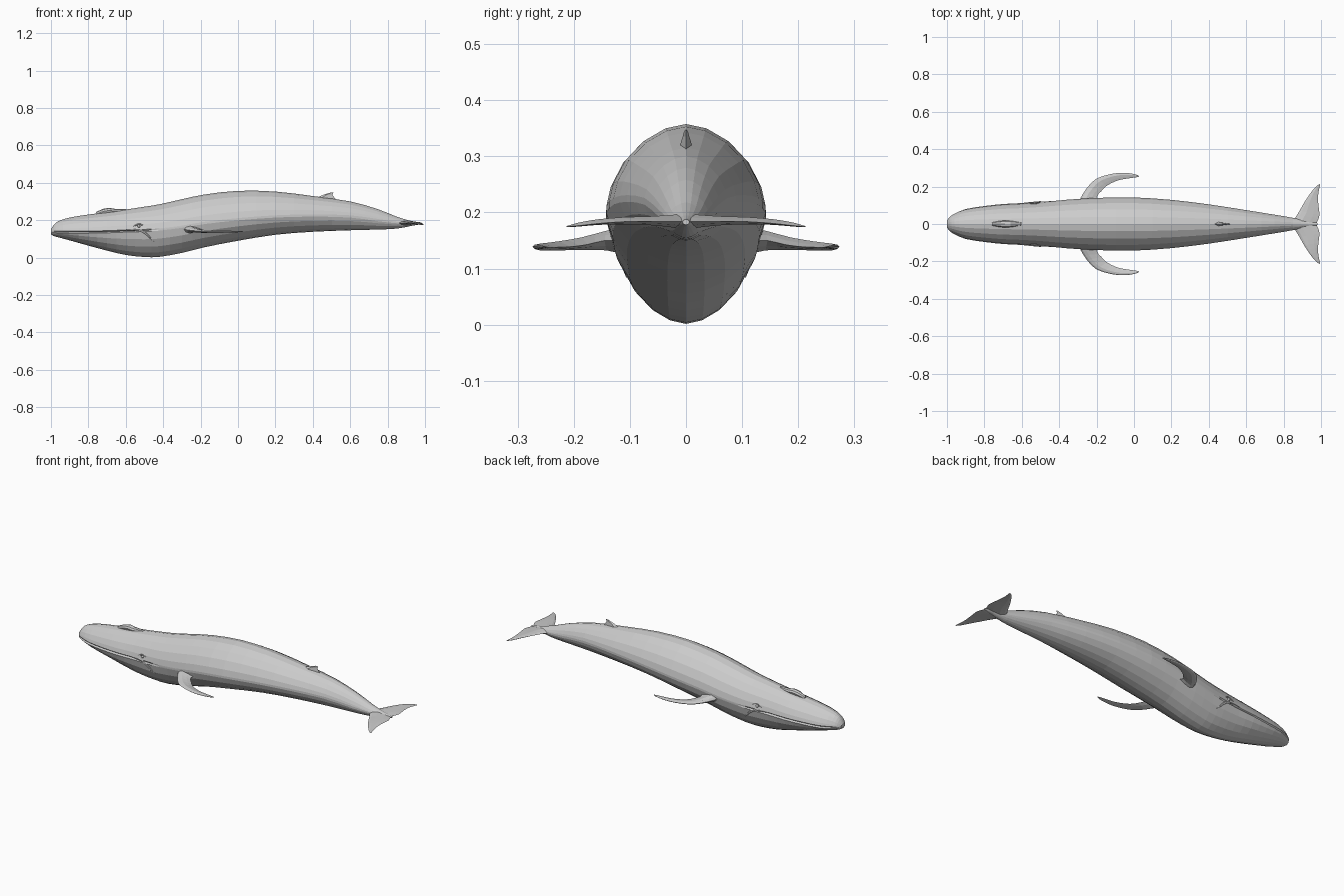
import bpy, bmesh, math
from mathutils import Vector

if "Cube" in bpy.data.objects:
    bpy.data.objects.remove(bpy.data.objects["Cube"])

grey = bpy.data.materials.new("whale grey")
grey.diffuse_color = (0.6, 0.6, 0.6, 1)
grey.use_nodes = True
grey.node_tree.nodes["Principled BSDF"].inputs["Base Color"].default_value = grey.diffuse_color


def loft(name, rings, mirror=False):
    """Skin closed rings of equal length, cap both ends."""
    bm = bmesh.new()
    vs = [[bm.verts.new(p) for p in r] for r in rings]
    n = len(vs[0])
    for a, b in zip(vs, vs[1:]):
        for i in range(n):
            j = (i + 1) % n
            bm.faces.new((a[i], a[j], b[j], b[i]))
    bm.faces.new(vs[0][::-1])
    bm.faces.new(vs[-1])
    bmesh.ops.recalc_face_normals(bm, faces=bm.faces)
    me = bpy.data.meshes.new(name)
    bm.to_mesh(me)
    bm.free()
    me.materials.append(grey)
    ob = bpy.data.objects.new(name, me)
    bpy.context.collection.objects.link(ob)
    if mirror:
        m = ob.modifiers.new("mirror", 'MIRROR')
        m.use_axis = (False, True, False)
        m.use_clip = True
    return ob


def refine(rows, steps):
    """Smoothly interpolate a table of stations."""
    def slope(i, k):
        a, b = rows[max(i - 1, 0)], rows[min(i + 1, len(rows) - 1)]
        return [(q - p) / k for p, q in zip(a, b)]
    out = []
    for i in range(len(rows) - 1):
        m0 = slope(i, 2 if i else 1)
        m1 = slope(i + 1, 2 if i < len(rows) - 2 else 1)
        for s in range(steps):
            t = s / steps
            h = (2*t**3 - 3*t*t + 1, t**3 - 2*t*t + t, 3*t*t - 2*t**3, t**3 - t*t)
            out.append([h[0]*p + h[1]*a + h[2]*q + h[3]*b
                        for p, a, q, b in zip(rows[i], m0, rows[i + 1], m1)])
    return out + [list(rows[-1])]


# body stations: x, bottom, top, half width, height of widest line, mouth groove
stations = [
    (-1.0, .125, .152, .018, .138, 0), (-.985, .115, .175, .038, .138, .5),
    (-.96, .108, .195, .055, .137, 1), (-.9, .092, .214, .08, .136, 1),
    (-.8, .064, .23, .096, .136, 1), (-.7, .037, .243, .107, .138, 1),
    (-.6, .014, .257, .112, .142, 1), (-.5, .003, .272, .119, .145, .7),
    (-.42, .004, .285, .124, .15, 0), (-.3, .025, .312, .134, .165, 0),
    (-.18, .055, .337, .14, .185, 0), (0, .09, .357, .142, .205, 0),
    (.2, .122, .353, .129, .22, 0), (.4, .138, .329, .105, .225, 0),
    (.6, .146, .3, .074, .22, 0), (.75, .15, .258, .05, .2, 0),
    (.85, .155, .218, .033, .187, 0), (.93, .17, .195, .018, .182, 0),
    (.98, .178, .188, .006, .183, 0)]


def body_ring(x, bot, top, w, zc, g):
    e = 2 / 1.78
    half = []
    for deg in (0, 18, 36, 54, 72):
        a = math.radians(deg)
        half.append((w * math.sin(a)**e * (1 - .04*g), zc + (top - zc) * math.cos(a)**e))
    lip = min(.006, (top - bot) * .06)
    half += [(w * (1 - .03*g), zc + lip), (w * (1 - .1*g), zc), (w, zc - lip)]
    for deg in (68, 50, 32, 16, 0):
        a = math.radians(deg)
        half.append((w * math.sin(a)**e, zc - (zc - bot) * math.cos(a)**e))
    return [(x, y, z) for y, z in half] + [(x, -y, z) for y, z in half[-2:0:-1]]


loft("body", [body_ring(*s) for s in refine(stations, 2)])


# thin blades: leading point, trailing point, thickness
def blade(name, rows, steps):
    rings = []
    for lx, ly, lz, tx, ty, tz, th in refine(rows, steps):
        a, b = Vector((lx, ly, lz)), Vector((tx, ty, tz))
        prof = [(0, 0), (.12, .7), (.35, 1), (.7, .55), (1, 0), (.7, -.55), (.35, -1), (.12, -.7)]
        rings.append([a.lerp(b, u) + Vector((0, 0, v * th / 2)) for u, v in prof])
    return loft(name, rings, mirror=True)


blade("flippers", [
    (-.30, .10, .15, -.17, .10, .15, .055), (-.285, .14, .15, -.198, .145, .15, .035),
    (-.25, .195, .145, -.175, .175, .143, .022), (-.2, .243, .141, -.145, .205, .139, .016),
    (-.12, .268, .139, -.09, .232, .138, .013), (-.05, .274, .139, -.035, .243, .138, .01),
    (.01, .265, .139, .015, .25, .139, .006), (.026, .256, .139, .026, .254, .139, .002)], 2)

blade("tail_flukes", [
    (.84, 0, .184, .972, 0, .184, .028), (.86, .03, .185, .982, .018, .184, .022),
    (.885, .07, .186, .992, .05, .184, .016), (.91, .115, .186, .986, .1, .184, .013),
    (.94, .16, .184, .984, .15, .181, .01), (.968, .195, .179, .99, .187, .177, .007),
    (.99, .213, .175, .995, .21, .175, .002)], 2)

# dorsal fin: swept, narrowing to the tip
fin = [(.40, .53, .300, .014), (.425, .515, .322, .010), (.455, .505, .335, .006),
       (.48, .508, .343, .004), (.495, .512, .348, .001)]
loft("dorsal_fin", [[(a, 0, z), (a*.7 + b*.3, w, z), (b, 0, z), (a*.7 + b*.3, -w, z)]
                    for a, b, z, w in fin])

# splash guard in front of the blowhole
guard = [(-.76, .232, .008, .012), (-.72, .247, .016, .014), (-.69, .252, .019, .014),
         (-.66, .249, .017, .012), (-.6, .250, .008, .01)]
loft("blowhole_guard", [[(x, w * math.cos(k * math.pi / 4), z + (h if k < 5 else .02) * math.sin(k * math.pi / 4))
                         for k in range(8)] for x, z, w, h in guard])


# ridges laid along the body surface
def surface_y(x, z):
    table = refine(stations, 8)
    s = min(table, key=lambda r: abs(r[0] - x))
    v = (z - s[4]) / ((s[2] if z > s[4] else s[1]) - s[4])
    return s[3] * max(0, 1 - abs(v)**1.78)**(1 / 1.78)


def ridge(name, pts, r):
    path = refine([(x, surface_y(x, z), z) for x, z in pts], 3)
    rings = []
    for i, p in enumerate(path):
        t = (Vector(path[min(i + 1, len(path) - 1)]) - Vector(path[max(i - 1, 0)])).normalized()
        u = t.cross(Vector((0, 1, 0))).normalized()
        w = u.cross(t)
        k = r * (.25 + .75 * math.sin(math.pi * i / (len(path) - 1)))
        rings.append([Vector(p) + k * (u * math.cos(a * math.pi / 3) + w * .6 * math.sin(a * math.pi / 3))
                      for a in range(6)])
    loft(name, rings, mirror=True)


ridge("mouth_corners", [(-.6, .15), (-.53, .147), (-.49, .125), (-.45, .085)], .007)
ridge("brow_ridges", [(-.56, .168), (-.53, .18), (-.505, .172)], .006)

# eyes
for side, s in (("left", -1), ("right", 1)):
    bpy.ops.mesh.primitive_uv_sphere_add(segments=10, ring_count=6, radius=.008,
                                         location=(-.53, s * (surface_y(-.53, .168) - .003), .168))
    eye = bpy.context.object
    eye.name = side + "_eye"
    eye.data.materials.append(grey)
